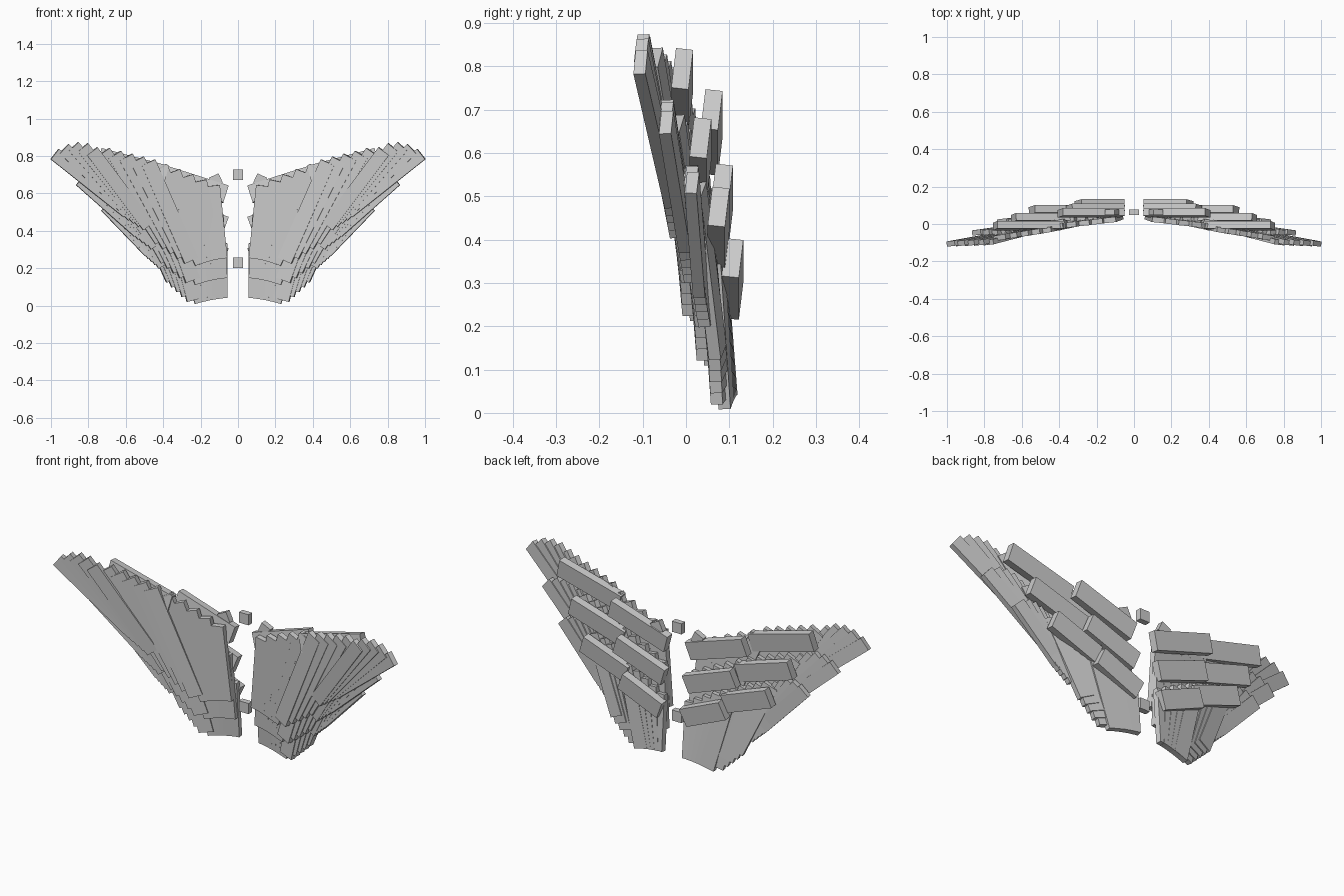
import bpy, bmesh
from mathutils import Vector, Matrix

old = bpy.data.objects.get("Cube")
if old:
    bpy.data.objects.remove(old, do_unlink=True)

grey = bpy.data.materials.new("plain_grey")
grey.use_nodes = True
GREY = (0.6, 0.6, 0.6, 1)
grey.diffuse_color = GREY
grey.node_tree.nodes["Principled BSDF"].inputs["Base Color"].default_value = GREY


def slab(bm, start, end, width, depth, facing):
    """Box running from start to end, its broad face turned to facing."""
    axis = (end - start).normalized()
    normal = (facing - axis * facing.dot(axis)).normalized()
    side = axis.cross(normal)
    rot = Matrix((side, normal, axis)).transposed().to_4x4()
    size = Matrix.Diagonal((width, depth, (end - start).length, 1))
    bmesh.ops.create_cube(bm, size=1, matrix=Matrix.Translation((start + end) / 2) @ rot @ size)


def finish(bm, name, mirrored=True):
    bmesh.ops.recalc_face_normals(bm, faces=bm.faces)
    mesh = bpy.data.meshes.new(name)
    bm.to_mesh(mesh)
    bm.free()
    mesh.materials.append(grey)
    ob = bpy.data.objects.new(name, mesh)
    bpy.context.collection.objects.link(ob)
    if mirrored:
        ob.modifiers.new("other_wing", "MIRROR")
    return ob


def row_root(p, r):
    """Lower feather end, moved down and back for each row."""
    return Vector((p.x - 0.15 * r * max(0, p.x - 0.2), p.y + 0.033 * r, p.z - 0.105 * r))


def row_tip(p, r):
    """Upper feather end, drawn in towards the body for each row."""
    k = 1 - 0.14 * r
    return Vector((p.x * k, p.y + r * (0.024 + 0.036 * p.x), p.z * k + r * (0.045 * p.x - 0.07)))


# Feather fans: count, first root and tip, last root and tip, width, curl
fans = {
    "inner_feathers": (5, (0.10, 0.035, 0.25), (0.14, 0.02, 0.64),
                       (0.19, 0.015, 0.23), (0.42, -0.025, 0.74), 0.085, 0.1),
    "middle_feathers": (5, (0.25, 0.012, 0.24), (0.48, -0.035, 0.765),
                        (0.41, -0.005, 0.35), (0.72, -0.085, 0.82), 0.08, 0.18),
    "outer_feathers": (5, (0.48, -0.02, 0.425), (0.78, -0.098, 0.825),
                       (0.59, -0.045, 0.50), (0.98, -0.117, 0.81), 0.07, 0.12),
}
row_names = ("top", "mid", "low")
for r, row in enumerate(row_names):
    for name, (n, root0, tip0, root1, tip1, width, curl) in fans.items():
        bm = bmesh.new()
        for i in range(n):
            t = i / (n - 1)
            root = Vector(root0).lerp(Vector(root1), t)
            tip = Vector(tip0).lerp(Vector(tip1), t)
            # Tips follow a gentle arch in the outer fan
            if name == "outer_feathers":
                tip.z += 0.13 * t * (1 - t)
            layer = Vector((0, 0.003 * i, 0))
            slab(bm, row_root(root, r) + layer, row_tip(tip, r) + layer,
                 width, 0.028, Vector((-curl, -1, 0)))
        finish(bm, f"{row}_{name}")

# Arm bars behind each feather row, given by their upper edge
bar_height = 0.095
for r, row in enumerate(row_names):
    bars = {
        "inner_bar": (Vector((0.05, 0.065 + 0.024 * r, 0.64 - 0.168 * r)),
                      Vector((0.38 - 0.05 * r, 0.065 + 0.024 * r, 0.745 - 0.172 * r))),
        "outer_bar": (Vector((0.37 - 0.05 * r, -0.003 + 0.042 * r, 0.745 - 0.16 * r)),
                      Vector((0.73 - 0.1 * r, -0.003 + 0.042 * r, 0.84 - 0.16 * r))),
    }
    for name, (a, b) in bars.items():
        axis = (b - a).normalized()
        down = Vector((axis.z, -0.12, -axis.x)).normalized() * bar_height / 2
        bm = bmesh.new()
        slab(bm, a + down, b + down, bar_height, 0.04, Vector((0, -1, 0.12)))
        finish(bm, f"{row}_{name}")

# Small blocks between the wings
for name, z in (("upper_centre_block", 0.70), ("lower_centre_block", 0.23)):
    bm = bmesh.new()
    slab(bm, Vector((0, 0.063, z - 0.028)), Vector((0, 0.063, z + 0.028)),
         0.056, 0.03, Vector((0, -1, 0)))
    finish(bm, name, mirrored=False)
bm = bmesh.new()
slab(bm, Vector((0.106, 0.063, 0.645)), Vector((0.130, 0.063, 0.695)),
     0.056, 0.03, Vector((0, -1, 0)))
finish(bm, "shoulder_block")
